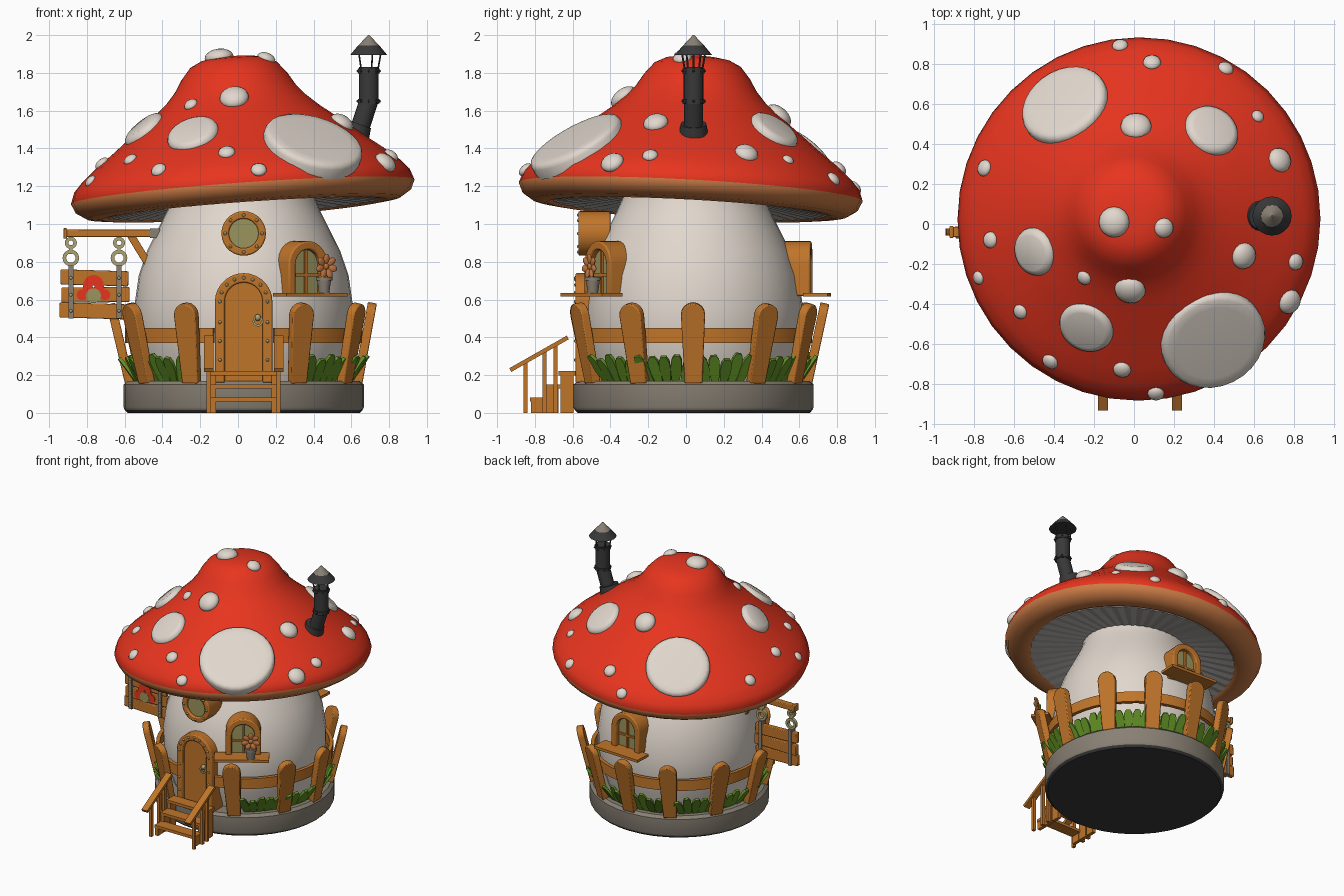
import bpy, bmesh, math, random
from mathutils import Matrix, Vector
from mathutils.bvhtree import BVHTree

if "Cube" in bpy.data.objects:
    bpy.data.objects.remove(bpy.data.objects["Cube"])
random.seed(4)
T, R, I = Matrix.Translation, Matrix.Rotation, Matrix.Identity(4)
AX, AY = 0.03, 0.04                      # axis of the stem and base

def material(name, *c):
    m = bpy.data.materials.new(name)
    m.diffuse_color = (*c, 1)
    m.use_nodes = True
    m.node_tree.nodes["Principled BSDF"].inputs["Base Color"].default_value = m.diffuse_color
    return m
RED = material("cap red", .8, .035, .013)
CREAM = material("cream", .75, .68, .61)
WOOD = material("wood", .53, .178, .023)
RIM = material("rim orange", .6, .2, .06)
METAL = material("dark metal", .04, .04, .042)
STONE = material("stone", .25, .217, .175)
GREEN = material("leaf green", .12, .28, .018)
GLASS = material("olive glass", .33, .3, .11)
GREY = material("grey", .48, .46, .44)
BRASS = material("brass", .42, .37, .18)

def finish(name, bm, *mats, bevel=0, angle=35):
    bmesh.ops.recalc_face_normals(bm, faces=bm.faces)
    me = bpy.data.meshes.new(name)
    bm.to_mesh(me)
    ob = bpy.data.objects.new(name, me)
    bpy.context.collection.objects.link(ob)
    for m in mats:
        me.materials.append(m)
    bpy.ops.object.select_all(action='DESELECT')
    ob.select_set(True)
    bpy.context.view_layer.objects.active = ob
    bpy.ops.object.shade_smooth_by_angle(angle=math.radians(angle))
    if bevel:
        b = ob.modifiers.new("bevel", 'BEVEL')
        b.width, b.segments, b.limit_method = bevel, 2, 'ANGLE'
    return ob

def box(bm, c, s, M=I):
    bmesh.ops.create_cube(bm, size=1, matrix=M @ T(c) @ Matrix.Diagonal((*s, 1)))

def ball(bm, c, s, M=I, seg=10):
    bmesh.ops.create_uvsphere(bm, u_segments=seg, v_segments=max(6, seg // 2), radius=1,
                              matrix=M @ T(c) @ Matrix.Diagonal((*s, 1)))

def rod(bm, p, q, r1, r2=None, seg=20, M=I):
    p, q = Vector(p), Vector(q)
    rot = Vector((0, 0, 1)).rotation_difference(q - p).to_matrix().to_4x4()
    bmesh.ops.create_cone(bm, cap_ends=True, segments=seg, radius1=r1, radius2=r1 if r2 is None else r2,
                          depth=(q - p).length, matrix=M @ T((p + q) / 2) @ rot)

def prism(bm, pts, y0, y1, M=I):         # outline in x,z pushed along y
    a, b = ([bm.verts.new(M @ Vector((x, y, z))) for x, z in pts] for y in (y0, y1))
    bm.faces.new(a)
    bm.faces.new(b[::-1])
    for i in range(len(a)):
        j = (i + 1) % len(a)
        bm.faces.new((a[i], b[i], b[j], a[j]))

def band(bm, outer, inner, y0, y1, M=I, closed=False):   # frame between two outlines
    loops = [[bm.verts.new(M @ Vector((x, y, z))) for x, z in pts]
             for pts, y in ((outer, y0), (outer, y1), (inner, y1), (inner, y0))]
    n = len(outer)
    for i in range(n if closed else n - 1):
        j = (i + 1) % n
        for k in range(4):
            a, b = loops[k], loops[(k + 1) % 4]
            bm.faces.new((a[i], b[i], b[j], a[j]))
    if not closed:
        bm.faces.new([l[0] for l in loops])
        bm.faces.new([l[-1] for l in loops])

def lathe(bm, prof, seg, M=I, wave=0, closed=False):
    rings = [[bm.verts.new(M @ Vector((r * math.cos(2 * math.pi * i / seg), r * math.sin(2 * math.pi * i / seg),
              z + wave * (-1) ** i))) for i in range(seg)] for r, z in prof]
    for a, b in zip(rings, rings[1:] + (rings[:1] if closed else [])):
        for i in range(seg):
            j = (i + 1) % seg
            bm.faces.new((a[i], a[j], b[j], b[i]))
    bmesh.ops.remove_doubles(bm, verts=bm.verts, dist=1e-5)

def arc(r, a0, a1, n, cx=0, cz=0):
    return [(cx + r * math.cos(math.radians(a0 + (a1 - a0) * i / n)),
             cz + r * math.sin(math.radians(a0 + (a1 - a0) * i / n))) for i in range(n + 1)]

def arch(w, h, z0=0, n=14):              # doorway outline, bottom right over to bottom left
    return [(w / 2, z0)] + arc(w / 2, 0, 180, n, 0, h - w / 2) + [(-w / 2, z0)]

def around(deg, r, z):                   # frame on the stem with local -y pointing outward
    a = math.radians(deg)
    return T((AX + r * math.cos(a), AY + r * math.sin(a), z)) @ R(a + math.pi / 2, 4, 'Z')

# stone base with dark underside
bm = bmesh.new()
lathe(bm, [(0, 0), (.615, 0), (.63, .016), (.636, .03), (.636, .15), (.615, .17), (0, .17)], 40, T((AX, AY, 0)))
for f in bm.faces:
    f.material_index = int(f.calc_center_median().z < .01)
finish("base", bm, STONE, METAL, angle=30)

# stem
bm = bmesh.new()
lathe(bm, [(0, .15), (.5, .15), (.55, .3), (.575, .44), (.578, .57), (.555, .73), (.51, .86), (.455, .97),
           (.41, 1.06), (.375, 1.14), (.36, 1.25), (0, 1.25)], 40, T((AX, AY, 0)))
finish("stem", bm, CREAM)

# tilted cap, red above and orange below the rim
tilt = Vector((0, 0, 1)).rotation_difference(Vector((-.072, .055, 1))).to_matrix().to_4x4()
CAP = T((.025, .025, 1.17)) @ tilt
bm = bmesh.new()
lathe(bm, [(0, .722), (.1, .717), (.17, .705), (.23, .675), (.28, .615), (.32, .55), (.37, .492), (.44, .43), (.51, .377),
           (.58, .322), (.67, .25), (.76, .182), (.84, .115), (.89, .06), (.912, 0), (.89, -.05), (.835, -.085),
           (.755, -.095), (.71, -.07), (.7, -.03), (0, -.01)], 40, CAP)
inv = CAP.inverted()
for f in bm.faces:
    f.material_index = int((inv @ f.calc_center_median()).z < 0)
bmesh.ops.recalc_face_normals(bm, faces=bm.faces)
tree = BVHTree.FromBMesh(bm)
finish("cap", bm, RED, RIM, angle=60)

# gills
bm = bmesh.new()
lathe(bm, [(.725, -.085), (.55, -.06), (.36, -.03), (.36, .03), (.725, -.03)], 96, CAP, wave=.003, closed=True)
finish("gills", bm, GREY, angle=8)

# spots: wide ones are flat discs, small ones are domes
spots = [(.4, -.585, .268), (-.35, .6, .228), (.39, .47, .14), (-.5, -.14, .122), (-.24, -.52, .14), (.01, .49, .078),
         (.09, .81, .045), (-.07, .895, .04), (.46, .78, .04), (.62, .54, .032), (.73, .32, .063), (-.75, .28, .042),
         (-.72, -.08, .042), (-.78, -.27, .035), (-.57, -.44, .038), (-.25, -.27, .038), (-.02, -.33, .078),
         (-.42, -.69, .042), (-.06, -.73, .045), (.11, -.85, .042), (.55, -.16, .067), (.81, -.19, .042),
         (.78, -.39, .063), (-.1, .01, .077), (.15, -.02, .05)]
bm = bmesh.new()
for x, y, r in spots:
    loc, nor, *_ = tree.ray_cast(Vector((x, y, 3)), Vector((0, 0, -1)))
    M = T(loc) @ Vector((0, 0, 1)).rotation_difference(nor).to_matrix().to_4x4()
    if r > .1:
        h = .028
        lathe(bm, [(0, h), (.75 * r, h), (r - .025, h - .003), (r - .008, h - .012), (r, h - .03), (r, -.06), (0, -.06)], 28, M)
    else:
        ball(bm, (0, 0, 0), (r, r, .6 * r), M, 16)
finish("cap_spots", bm, CREAM, angle=50)

# fence posts and rail, open at the door
bm = bmesh.new()
for a in (-62, -28, 0, 33, 62, 90, 119, 150, 180, 212, 243):
    M = around(a, .605, .16) @ R(math.radians(12 + random.uniform(-2, 2)), 4, 'X') @ R(random.uniform(-.04, .04), 4, 'Y')
    prism(bm, [(-.047, 0), (.047, 0)] + arc(.064, 0, 180, 8, 0, .366), -.024, .024, M)
finish("fence_posts", bm, WOOD, bevel=.006)
bm = bmesh.new()
band(bm, arc(.628, -255, 75, 44), arc(.6, -255, 75, 44), .37, .45, T((AX, AY, 0)) @ R(math.pi / 2, 4, 'X'))
finish("fence_rail", bm, WOOD)

# grass blades fanned out in every fence gap
bm = bmesh.new()
leaf = [(-.018, 0), (.018, 0), (.03, .08), (.028, .135), (.015, .162), (-.015, .162), (-.028, .135), (-.03, .08)]
for a in range(-45, 240, 30):
    for k in range(-2, 3):
        M = around(a + 1 + k * 4.4, .565, .16) @ R(math.radians(random.uniform(22, 36)), 4, 'X') @ R(k * .13, 4, 'Y')
        s = random.uniform(.92, 1.12)
        prism(bm, [(x, z * s) for x, z in leaf], -.009, .009, M)
finish("grass", bm, GREEN)

# door
D = around(-90, .625, 0)
bm = bmesh.new()
band(bm, arch(.305, .74, .16), arch(.2, .69, .16), 0, .14, D)
finish("door_frame", bm, WOOD, bevel=.008)
bm = bmesh.new()
prism(bm, arch(.205, .69, .16), .025, .1, D)
finish("door", bm, WOOD)
bm = bmesh.new()
for x, z in arch(.252, .715, .3, 8)[1:-1] + [(s * .126, z) for s in (-1, 1) for z in (.28, .38, .48)]:
    ball(bm, (x, 0, z), (.009, .008, .009), D, 8)
ball(bm, (.075, .01, .505), (.018, .018, .018), D)
band(bm, arc(.028, 0, 360, 14, .075, .485)[:-1], arc(.017, 0, 360, 14, .075, .485)[:-1], 0, .012, D, True)
W = around(-90, .61, .95)
for i in range(8):
    ball(bm, (.098 * math.cos(i * math.pi / 4), 0, .098 * math.sin(i * math.pi / 4)), (.009, .008, .009), W, 8)
finish("door_and_window_rivets", bm, BRASS)

# round window
bm = bmesh.new()
band(bm, arc(.118, 0, 360, 28)[:-1], arc(.078, 0, 360, 28)[:-1], 0, .17, W, True)
finish("round_window_frame", bm, WOOD, bevel=.008)
bm = bmesh.new()
prism(bm, arc(.08, 0, 360, 28)[:-1], .02, .12, W)
finish("round_window_glass", bm, GLASS)

# arched windows with sills
for name, a, r in (("front", -56, .615), ("back", 87, .625)):
    W = around(a, r, .62)
    bm = bmesh.new()
    band(bm, arch(.25, .29), arch(.16, .245), 0, .16, W)
    finish(name + "_window_frame", bm, WOOD, bevel=.008)
    bm = bmesh.new()
    box(bm, (-.01, -.03, .005), (.39, .13, .02), W)
    box(bm, (0, .03, .12), (.014, .015, .24), W)
    box(bm, (0, .03, .11), (.16, .015, .014), W)
    finish(name + "_window_sill_and_bars", bm, WOOD)
    bm = bmesh.new()
    prism(bm, arch(.165, .248), .035, .13, W)
    finish(name + "_window_glass", bm, GLASS)

# flower pot on the front sill
P = around(-56, .68, .635) @ T((.055, 0, 0))
bm = bmesh.new()
rod(bm, (0, 0, 0), (0, 0, .07), .028, .038, 16, P)
rod(bm, (0, 0, .065), (0, 0, .085), .044, None, 16, P)
finish("flower_pot", bm, STONE)
bm = bmesh.new()
rod(bm, (0, 0, .08), (0, 0, .145), .006, None, 8, P)
finish("flower_stalk", bm, GREEN)
bm = bmesh.new()
for i in range(7):
    ball(bm, (0, 0, .038), (.021, .009, .031), P @ T((0, -.012, .14)) @ R(i * 2 * math.pi / 7, 4, 'Y') @ R(.2, 4, 'X'))
finish("flower_petals", bm, RIM)
bm = bmesh.new()
ball(bm, (0, -.018, .14), (.018, .014, .018), P)
finish("flower_centre", bm, WOOD)

# stairs with handrails
bm = bmesh.new()
for i, z in enumerate((.21, .14, .07)):
    box(bm, (.03, -.63 - .075 * i, z), (.35, .09, .022))
for x in (-.13, .19):
    box(bm, (x, -.63, .1), (.025, .07, .2))
    box(bm, (x, -.71, .065), (.025, .07, .13))
    box(bm, (x, -.785, .03), (.025, .07, .06))
slope = math.atan2(.17, .3)
for x in (-.155, .215):
    box(bm, (0, 0, 0), (.05, .35, .022), T((x, -.778, .313)) @ R(slope, 4, 'X'))
    for y in (-.85, -.75, -.69):
        box(bm, (x, y, (.31 + .567 * (y + .778)) / 2), (.022, .022, .31 + .567 * (y + .778)))
finish("stairs", bm, WOOD)

# hanging sign: beam, brace, planks
bm = bmesh.new()
box(bm, (-.66, -.04, .95), (.52, .05, .04))
box(bm, (-.915, -.04, .95), (.02, .06, .055))
box(bm, (0, 0, 0), (.04, .035, .22), T((-.525, -.04, .87)) @ R(-.55, 4, 'Y'))
for z, dx, t in ((.715, 0, .03), (.625, .005, -.01), (.54, -.005, .03)):
    box(bm, (0, 0, 0), (.36, .035, .08), T((-.76 + dx, -.04, z)) @ R(t, 4, 'Y'))
finish("sign_wood", bm, WOOD, bevel=.005)
bm, bg = bmesh.new(), bmesh.new()
for x in (-.885, -.63):
    for z, r in ((.9, .032), (.82, .044)):
        band(bm, arc(r, 0, 360, 16, x, z)[:-1], arc(r - .019, 0, 360, 16, x, z)[:-1], -.053, -.027, closed=True)
    box(bm, (x, -.04, .865), (.018, .02, .05))
    box(bg, (x, -.04, .64), (.026, .055, .28))
    for z in (.54, .625, .715):
        ball(bm, (x, -.068, z), (.009, .006, .009), seg=8)
box(bg, (-.44, -.04, .95), (.05, .06, .05))
finish("sign_rings", bm, BRASS)
finish("sign_straps", bg, STONE)
bm = bmesh.new()
prism(bm, arc(.055, 0, 180, 12, -.765, .675), -.064, -.056)
for x, r in ((-.825, .03), (-.705, .03), (-.795, .028), (-.735, .028)):
    prism(bm, arc(r, 0, 360, 10, x, .625 if r > .029 else .66)[:-1], -.063, -.056)
finish("sign_painted_cap", bm, RED)
bm = bmesh.new()
prism(bm, arc(.04, 0, 360, 14, -.765, .62)[:-1], -.065, -.056)
finish("sign_painted_stalk", bm, GLASS)

# chimney: collar, bent pipe, bands, struts, hood
bm = bmesh.new()
cx, cy = .692, .04
rod(bm, (.615, cy, 1.46), (.64, cy, 1.53), .08, .068)
rod(bm, (.63, cy, 1.46), (cx, cy, 1.65), .05)
rod(bm, (cx, cy, 1.635), (cx, cy, 1.83), .052)
for z in (1.65, 1.81):
    rod(bm, (cx, cy, z - .012), (cx, cy, z + .012), .058)
    for i in range(8):
        ball(bm, (cx + .058 * math.cos(i * .785), cy + .058 * math.sin(i * .785), z), (.007, .007, .007), seg=6)
for i in range(5):
    c, s = math.cos(i * math.pi * .4), math.sin(i * math.pi * .4)
    rod(bm, (cx + .046 * c, cy + .046 * s, 1.8), (cx + .066 * c, cy + .066 * s, 1.915), .005, None, 6)
rod(bm, (cx, cy, 1.895), (cx, cy, 1.945), .098, .056)
finish("chimney", bm, METAL)
bm = bmesh.new()
rod(bm, (cx, cy, 1.94), (cx, cy, 2.0), .06, .004)
finish("chimney_tip", bm, STONE)
